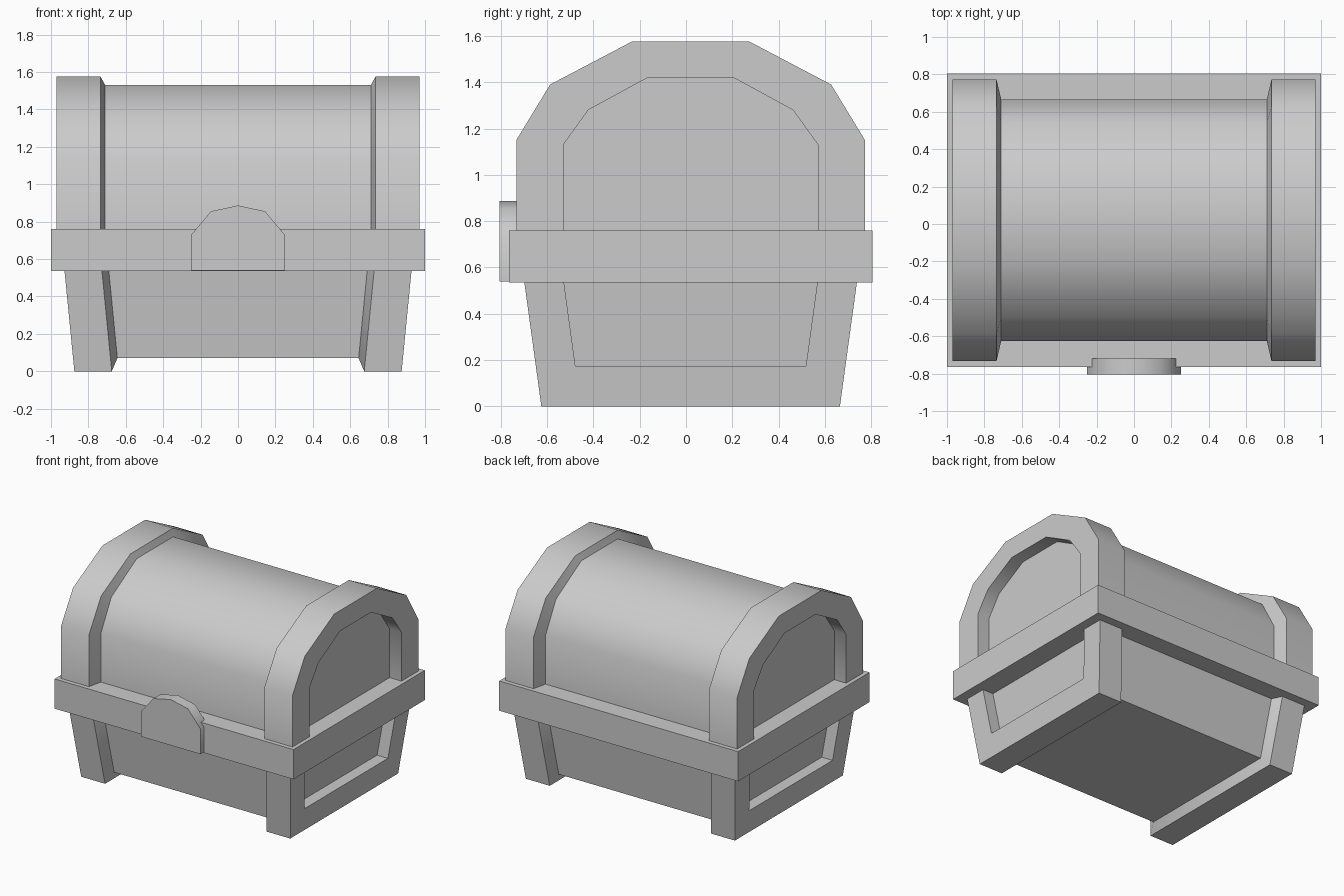
import bpy, math

if "Cube" in bpy.data.objects:
    bpy.data.objects.remove(bpy.data.objects["Cube"], do_unlink=True)

CENTRE_Y = 0.02

grey = bpy.data.materials.new("plain_grey")
grey.use_nodes = True
colour = (0.6, 0.6, 0.6, 1)
grey.diffuse_color = colour
grey.node_tree.nodes["Principled BSDF"].inputs["Base Color"].default_value = colour


def finish(obj, name):
    obj.name = obj.data.name = name
    obj.data.materials.append(grey)
    bpy.ops.object.select_all(action="DESELECT")
    obj.select_set(True)
    bpy.context.view_layer.objects.active = obj
    bpy.ops.object.shade_smooth_by_angle(angle=math.radians(45))


def loft(name, sections):
    """Skin a row of open profiles and cap both ends."""
    n = len(sections[0])
    verts = [p for section in sections for p in section]
    faces = [tuple(reversed(range(n))), tuple(range(len(verts) - n, len(verts)))]
    for s in range(len(sections) - 1):
        for i in range(n - 1):
            a, b = s * n + i, (s + 1) * n + i
            faces.append((a, a + 1, b + 1, b))
    mesh = bpy.data.meshes.new(name)
    mesh.from_pydata(verts, [], faces)
    obj = bpy.data.objects.new(name, mesh)
    bpy.context.collection.objects.link(obj)
    finish(obj, name)


def mirrored(sections):
    """Continue the profiles symmetrically to the other end of the chest."""
    return sections + [[(-x, y, z) for x, y, z in s] for s in reversed(sections)]


# Lid: arched end bands with sunken end panels and a lower barrel between them
def arch(x, half_profile):
    left = [(x, CENTRE_Y - y, z) for y, z in half_profile]
    right = [(x, CENTRE_Y + y, z) for y, z in reversed(half_profile)]
    return left + right


band = [(0.753, 0.66), (0.753, 1.15), (0.607, 1.39), (0.255, 1.575)]
barrel = [(y * 0.857, 0.76 + (z - 0.76) * 0.945) for y, z in band]
panel = [(0.55, 0.66), (0.55, 1.13), (0.442, 1.28), (0.185, 1.42)]
loft("lid", mirrored([arch(0.87, panel), arch(0.97, panel), arch(0.97, band),
                      arch(0.735, band), arch(0.71, barrel)]))


# Base: tapered end frames with sunken panels and a raised trough between them
def trough(x, half_width, bottom, top=0.6):
    def point(side, z):
        return (x + 0.098 * z, CENTRE_Y + side * (half_width + 0.137 * z), z)
    return [point(1, top), point(1, bottom), point(-1, bottom), point(-1, top)]


loft("base", mirrored([trough(0.785, 0.474, 0.175), trough(0.875, 0.474, 0.175),
                       trough(0.875, 0.645, 0), trough(0.675, 0.645, 0),
                       trough(0.638, 0.57, 0.07)]))

# Rim between base and lid
bpy.ops.mesh.primitive_cube_add(size=1, location=(0, CENTRE_Y, 0.6475))
rim = bpy.context.object
rim.scale = (2, 1.57, 0.225)
bpy.ops.object.transform_apply(location=False, rotation=False, scale=True)
finish(rim, "rim")

# Lock plate on the front
half_lock = [(0.25, 0.54), (0.25, 0.73), (0.145, 0.855)]
outline = [(-x, z) for x, z in half_lock] + [(0, 0.887)] + half_lock[::-1]
loft("lock_plate", [[(x, y, z) for x, z in outline] for y in (-0.805, -0.72)])
